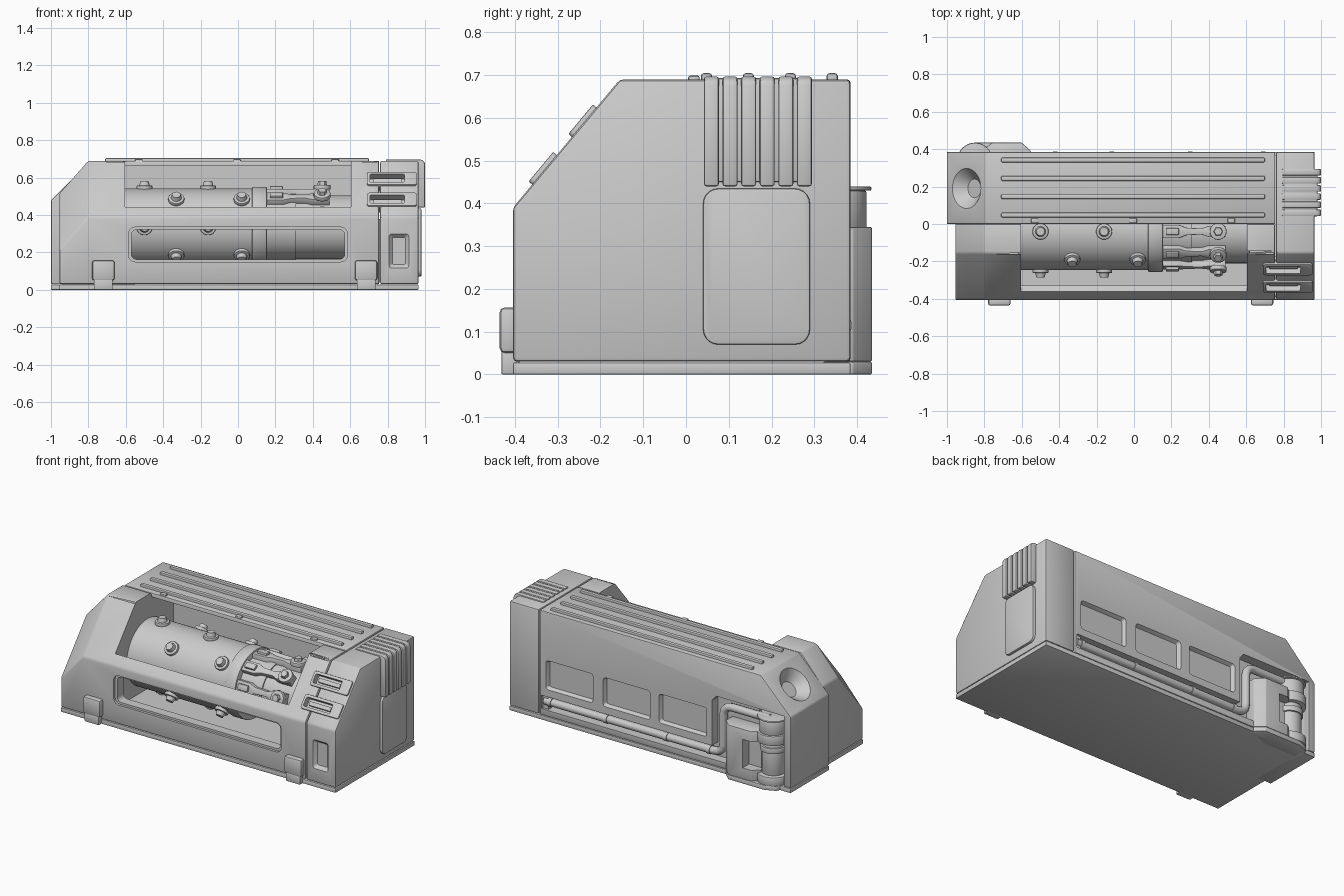
import bpy, bmesh, math
from mathutils import Vector, Matrix

if "Cube" in bpy.data.objects:
    bpy.data.objects.remove(bpy.data.objects["Cube"])


def finish(ob, bevel=0, seg=2):
    bpy.ops.object.select_all(action='DESELECT')
    ob.select_set(True)
    bpy.context.view_layer.objects.active = ob
    if bevel:
        m = ob.modifiers.new("bevel", 'BEVEL')
        m.width, m.segments, m.limit_method = bevel, seg, 'ANGLE'
        bpy.ops.object.modifier_apply(modifier=m.name)
    bpy.ops.object.shade_smooth_by_angle(angle=math.radians(30))
    return ob


def loft(name, loops, bevel=0, seg=2):
    bm = bmesh.new()
    rings = [[bm.verts.new(p) for p in lp] for lp in loops]
    n = len(rings[0])
    for a, b in zip(rings, rings[1:]):
        for i in range(n):
            bm.faces.new((a[i], a[(i + 1) % n], b[(i + 1) % n], b[i]))
    bm.faces.new(rings[0])
    bm.faces.new(rings[-1])
    bmesh.ops.recalc_face_normals(bm, faces=bm.faces)
    me = bpy.data.meshes.new(name)
    bm.to_mesh(me)
    bm.free()
    ob = bpy.data.objects.new(name, me)
    bpy.context.collection.objects.link(ob)
    return finish(ob, bevel, seg)


def prism(name, pts, axis, lo, hi, bevel=0, seg=2):
    put = {'x': lambda u, v, w: (w, u, v), 'y': lambda u, v, w: (u, w, v),
           'z': lambda u, v, w: (u, v, w)}[axis]
    return loft(name, [[put(u, v, w) for u, v in pts] for w in (lo, hi)], bevel, seg)


def box(name, x0, x1, y0, y1, z0, z1, bevel=0):
    return prism(name, [(x0, y0), (x1, y0), (x1, y1), (x0, y1)], 'z', z0, z1, bevel)


def rrect(u0, u1, v0, v1, r, n=5):
    pts = []
    for k, (cu, cv) in enumerate([(u1 - r, v1 - r), (u0 + r, v1 - r), (u0 + r, v0 + r), (u1 - r, v0 + r)]):
        for i in range(n + 1):
            a = math.pi / 2 * (k + i / n)
            pts.append((cu + r * math.cos(a), cv + r * math.sin(a)))
    return pts


def cyl(name, p0, p1, r0, r1=None, seg=32, bevel=0):
    p0, p1 = Vector(p0), Vector(p1)
    q = (p1 - p0).to_track_quat('Z', 'Y')
    loops = []
    for p, r in ((p0, r0), (p1, r0 if r1 is None else r1)):
        loops.append([p + q @ Vector((r * math.cos(t), r * math.sin(t), 0))
                      for t in (2 * math.pi * i / seg for i in range(seg))])
    return loft(name, loops, bevel)


def cut(obs, cutters):
    for ob in obs:
        bpy.context.view_layer.objects.active = ob
        for c in cutters:
            m = ob.modifiers.new("cut", 'BOOLEAN')
            m.operation, m.object, m.solver = 'DIFFERENCE', c, 'EXACT'
            bpy.ops.object.modifier_apply(modifier=m.name)
        finish(ob)
    for c in cutters:
        bpy.data.objects.remove(c)


# Main shells: sloped front with dropped left end, chamfered rear, right module
prof = [(-.405, .03), (-.405, .39), (-.155, .69), (0, .69), (0, .03)]
front = loft("front_shell", [[(x, y, z - (d if z > .1 else 0)) for y, z in prof]
                             for x, d in ((-.955, .175), (-.8, 0), (.755, 0))], .01)
rear = prism("rear_shell", [(-1, .03), (-1, .48), (-.79, .69), (.755, .69), (.755, .03)], 'y', 0, .385, .008)
module = prism("right_module", prof[:3] + [(.385, .69), (.385, .03)], 'x', .76, .965, .01)
box("module_joint", .7, .8, -.39, .37, .04, .38)
box("base_plate", -.955, .965, -.405, .385, 0, .028, .004)
box("base_plate_left", -1, -.9, 0, .385, 0, .028, .004)

# Open bay in slope and roof edge, plus lower window
bay = [(-.33, .1), (-.33, .425), (-.36, .443), (-.5, .6), (-.3, .8), (0, .8), (0, .665), (.22, .665), (.22, .1)]
cut([front, rear], [prism("bay_cutter", bay, 'x', -.605, .605)])
cut([front], [prism("window_rim_cutter", rrect(-.585, .585, .15, .335, .035), 'y', -.5, -.39),
              prism("window_cutter", rrect(-.57, .57, .163, .322, .028), 'y', -.5, -.3)])

# Funnel port on the rear chamfer
n = Vector((-1, 0, 1)).normalized()
c = Vector((-.895, .19, .585))
cut([rear], [cyl("funnel_cutter", c - n * .06, c + n * .006, .05, .113)])

# Rear panels, pipe channel and tank corner
for x0, x1 in ((.38, .71), (-.02, .31), (-.415, -.08)):
    cut([rear], [loft("panel_cutter", [[(u, .362, v) for u, v in rrect(x0 + .012, x1 - .012, .212, .373, .012)],
                                       [(u, .387, v) for u, v in rrect(x0, x1, .2, .385, .018)]])])
channel = [(.74, .07), (.74, .155), (-.45, .155), (-.45, .44), (-.48, .475), (-.78, .475), (-.78, .02), (-.56, .02), (-.56, .07)]
cut([rear], [prism("channel_cutter", channel, 'y', .325, .5),
             cyl("corner_cutter", (-.85, .335, .02), (-.85, .335, .475), .11),
             box("corner_back_cutter", -.955, -.75, .335, .5, .02, .475)])

# Pipe running along the back
cu = bpy.data.curves.new("back_pipe", 'CURVE')
cu.dimensions, cu.bevel_depth, cu.bevel_resolution, cu.use_fill_caps = '3D', .024, 4, True
path = [(.73, .115), (-.45, .115), (-.485, .121), (-.508, .142), (-.515, .175), (-.515, .36),
        (-.522, .392), (-.543, .414), (-.575, .42), (-.84, .42)]
sp = cu.splines.new('POLY')
sp.points.add(len(path) - 1)
for p, (x, z) in zip(sp.points, path):
    p.co = (x, .36, z, 1)
bpy.context.collection.objects.link(bpy.data.objects.new("back_pipe", cu))
for x in (.69, .3, -.12, -.42):
    cyl("pipe_collar", (x - .012, .36, .115), (x + .012, .36, .115), .028, seg=20)

# Tank housing and upright tank
housing = prism("tank_housing", [(-.55, .32), (-.55, .39), (-.6, .435), (-.76, .435), (-.8, .4), (-.8, .32)], 'z', .03, .345, .005)
cut([housing], [box("housing_cutter", -.9, -.7, .37, .5, .1, .28)])
foot = [(-.55, .32), (-.55, .39), (-.6, .435), (-.85, .435), (-.917, .407), (-.945, .34), (-.945, .32)]
prism("tank_foot", foot, 'z', 0, .03, .004)
for name, z0, z1, r in (("tank_base", .03, .085, .095), ("tank_body", .08, .3, .068), ("tank_ring", .225, .26, .078),
                        ("tank_flange", .285, .345, .095), ("tank_neck", .34, .43, .082), ("tank_cap", .43, .44, .094)):
    cyl(name, (-.85, .34, z0), (-.85, .34, z1), r, bevel=.004)

# Inner drum, collar and core
A = Vector((0, -.04, .335))
ax = lambda x: A + Vector((x, 0, 0))
cyl("drum", ax(-.62), ax(.08), .207, seg=64)
cyl("drum_collar", ax(.075), ax(.155), .216, seg=64, bevel=.006)
cyl("drum_core", ax(.15), ax(.62), .17, seg=64)
cyl("core_ring", ax(.155), ax(.31), .178, seg=64)

# Studs in staggered rows round the drum
for i in range(8):
    t = math.radians(45 * i)
    d = Vector((0, -math.sin(t), math.cos(t)))
    for x in ((-.5, -.16) if i % 2 == 0 else (-.33, .02)):
        p = ax(x)
        cyl("stud_base", p + d * .2, p + d * .222, .043, seg=24, bevel=.005)
        cyl("stud_head", p + d * .215, p + d * .246, .03, .022, seg=24)

# Clamp fingers with round bolts
finger = [(.15, -.035), (.24, -.035), (.28, -.02), (.36, -.016), (.4, -.03), (.49, -.03),
          (.49, .03), (.4, .03), (.36, .016), (.28, .02), (.24, .035), (.15, .035)]
for deg in (-36, 0, 36, 72):
    M = Matrix.Translation(A) @ Matrix.Rotation(math.radians(deg), 4, 'X')
    for ob in (prism("finger", finger, 'z', .16, .205, .004),
               box("finger_block", .17, .24, -.018, .018, .2, .22, .004),
               cyl("finger_bolt", (.45, 0, .2), (.45, 0, .226), .045, seg=24, bevel=.005),
               cyl("finger_bolt_head", (.45, 0, .22), (.45, 0, .246), .026, .022, seg=6)):
        ob.matrix_world = M

# Roof bars and hinge bumps
for y in (.048, .146, .244, .342):
    box("roof_bar", -.71, .7, y - .013, y + .013, .68, .705, .007)
for x in (-.53, -.005, .52):
    box("roof_hinge", x - .02, x + .02, .005, .032, .68, .699, .005)

# Front latch feet
for x in (-.72, .685):
    box("latch", x - .06, x + .06, -.436, -.39, .05, .157, .012)
    box("latch_foot", x - .05, x + .05, -.432, -.39, 0, .055, .004)

# Slotted frames on the slope of the module
for y, z in ((-.238, .59), (-.331, .479)):
    M = Matrix.Translation((0, y, z)) @ Matrix.Rotation(math.atan2(.3, .25), 4, 'X')
    frame = prism("slot_frame", rrect(.69, .955, -.045, .045, .012), 'z', -.05, .011, .003)
    cutter = prism("slot_cutter", rrect(.705, .89, -.028, .028, .008), 'z', -.03, .05)
    bar = box("slot_bar", .725, .875, -.012, .012, -.04, -.008)
    for ob in (frame, cutter, bar):
        ob.matrix_world = M
    bpy.context.view_layer.update()
    cut([frame, module, front], [cutter])

# Recessed plate on the module front
cut([module], [loft("plate_cutter", [[(u, -.385, v) for u, v in rrect(.825, .895, .135, .28, .01)],
                                     [(u, -.407, v) for u, v in rrect(.805, .915, .115, .3, .014)]])])

# Wrap-around vent ribs and side door
box("vent_back", .8, .98, .05, .285, .45, .693, .006)
rib = [(.79, .66), (.79, .697), (.975, .697), (.992, .69), (1, .675), (1, .44), (.95, .44), (.95, .66)]
for i in range(6):
    y = .042 + i * .0435
    prism("vent_rib", rib, 'y', y, y + .035, .006)
prism("side_door", rrect(.04, .29, .07, .435, .035), 'x', .95, .98, .005)
